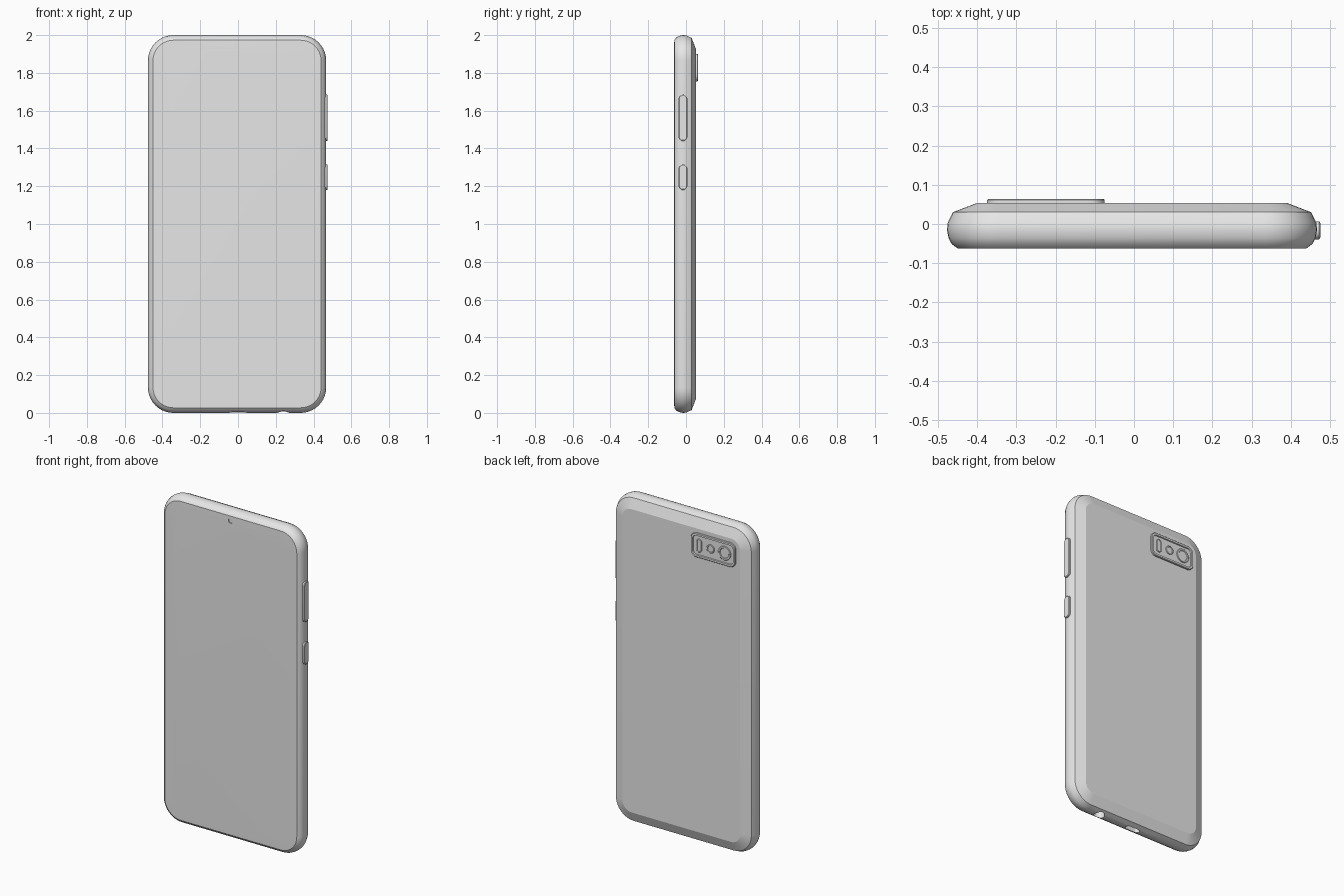
import bpy, bmesh, math

cube = bpy.data.objects.get("Cube")
if cube:
    bpy.data.objects.remove(cube, do_unlink=True)

GREY = (0.8, 0.8, 0.8, 1.0)
grey = bpy.data.materials.new("plain_grey")
grey.use_nodes = True
grey.diffuse_color = GREY
grey.node_tree.nodes["Principled BSDF"].inputs["Base Color"].default_value = GREY

# Axis maps from (outline u, outline v, depth) to x, y, z
ALONG_X = lambda u, v, d: (d, u, v)
ALONG_Y = lambda u, v, d: (u, d, v)
ALONG_Z = lambda u, v, d: (u, v, d)


def rounded_rect(cu, cv, w, h, r, steps):
    """Outline of a rectangle with rounded corners; full radius gives a pill or disc."""
    points = []
    for corner, (su, sv) in enumerate([(1, 1), (-1, 1), (-1, -1), (1, -1)]):
        for i in range(steps + 1):
            a = math.pi / 2 * (corner + i / steps)
            points.append((cu + su * (w / 2 - r) + r * math.cos(a),
                           cv + sv * (h / 2 - r) + r * math.sin(a)))
    return points


def loft(name, centre, size, radius, rings, axis, steps=8):
    """Join rounded outlines, each given as (depth, inset), into a closed solid."""
    bm = bmesh.new()
    loops = []
    for depth, inset in rings:
        outline = rounded_rect(*centre, size[0] - 2 * inset, size[1] - 2 * inset,
                               max(radius - inset, 0.002), steps)
        loops.append([bm.verts.new(axis(u, v, depth)) for u, v in outline])
    count = len(loops[0])
    for a, b in zip(loops, loops[1:]):
        for i in range(count):
            j = (i + 1) % count
            bm.faces.new((a[i], a[j], b[j], b[i]))
    bm.faces.new(loops[0])
    bm.faces.new(loops[-1])
    bmesh.ops.remove_doubles(bm, verts=bm.verts, dist=0.00005)
    bmesh.ops.recalc_face_normals(bm, faces=bm.faces)
    mesh = bpy.data.meshes.new(name)
    bm.to_mesh(mesh)
    bm.free()
    mesh.materials.append(grey)
    obj = bpy.data.objects.new(name, mesh)
    bpy.context.collection.objects.link(obj)
    return obj


def select(obj):
    bpy.ops.object.select_all(action='DESELECT')
    obj.select_set(True)
    bpy.context.view_layer.objects.active = obj


def cut(obj, cutter):
    cutter.hide_render = True
    mod = obj.modifiers.new("cut", 'BOOLEAN')
    mod.operation = 'DIFFERENCE'
    mod.solver = 'EXACT'
    mod.object = cutter
    select(obj)
    bpy.ops.object.modifier_apply(modifier=mod.name)
    bpy.data.objects.remove(cutter, do_unlink=True)


# Body: softly rolled front, round sides, broad chamfer to the flat back
profile = [(-0.063, 0.07), (-0.062, 0.027), (-0.051, 0.012), (-0.036, 0.004),
           (-0.015, 0.0), (0.003, 0.002), (0.03, 0.015), (0.053, 0.075)]
body = loft("phone_body", (-0.005, 1.0), (0.944, 2.0), 0.135, profile, ALONG_Y, 10)

# Openings: headphone socket, charging port and front camera
cut(body, loft("socket_cutter", (0.24, -0.015), (0.062, 0.062), 0.031,
               [(-0.1, 0), (0.1, 0)], ALONG_Z))
cut(body, loft("port_cutter", (0.0, -0.015), (0.095, 0.036), 0.018,
               [(-0.1, 0), (0.06, 0)], ALONG_Z))
cut(body, loft("front_camera_cutter", (-0.005, 1.945), (0.032, 0.032), 0.016,
               [(-0.1, 0), (-0.057, 0)], ALONG_Y))
parts = [body]

# Side buttons
for name, z, height in [("volume_button", 1.562, 0.245), ("power_button", 1.248, 0.135)]:
    parts.append(loft(name, (-0.016, z), (0.046, height), 0.021,
                      [(0.44, 0), (0.472, 0), (0.475, 0.004)], ALONG_X))

# Rear camera housing with a raised rim around a sunken floor
parts.append(loft("camera_housing", (-0.225, 1.828), (0.3, 0.146), 0.036,
                  [(0.045, 0), (0.061, 0), (0.064, 0.003), (0.064, 0.014),
                   (0.057, 0.016)], ALONG_Y))

# Lenses and flash
for name, x, w, h in [("main_lens", -0.302, 0.084, 0.084),
                      ("second_lens", -0.207, 0.052, 0.052),
                      ("flash", -0.13, 0.034, 0.08)]:
    parts.append(loft(name, (x, 1.828), (w, h), w / 2,
                      [(0.055, 0), (0.0615, 0), (0.063, 0.002), (0.063, w * 0.13),
                       (0.06, w * 0.16)], ALONG_Y))

for part in parts:
    select(part)
    bpy.ops.object.shade_smooth_by_angle(angle=math.radians(32))

# Crisp edge where the chamfer meets the flat back
for edge in body.data.edges:
    if all(abs(body.data.vertices[i].co.y - 0.053) < 0.0005 for i in edge.vertices):
        edge.use_edge_sharp = True
